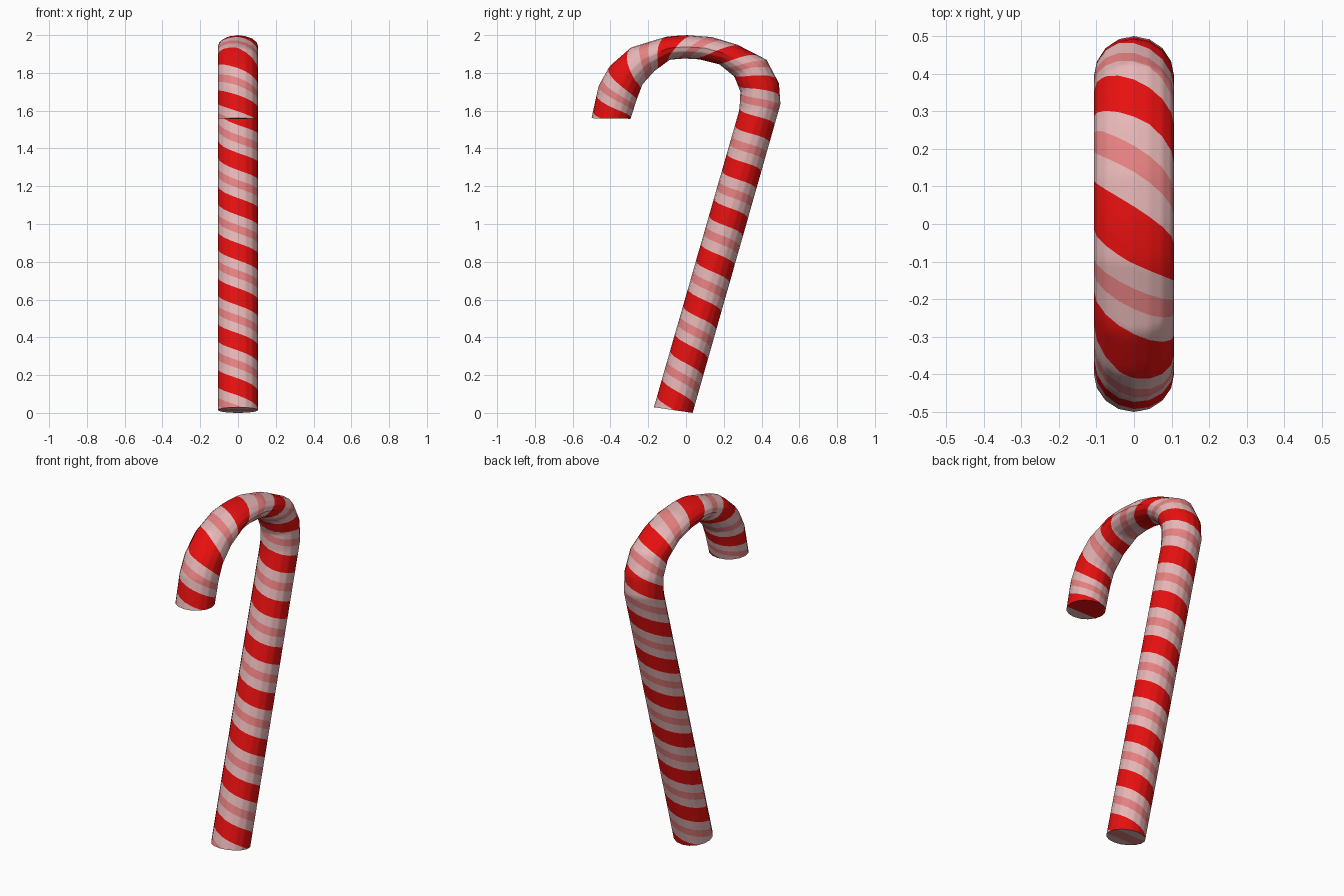
import bpy, bmesh, math

if "Cube" in bpy.data.objects:
    bpy.data.objects.remove(bpy.data.objects["Cube"])

SIDES, SUB, RX = 16, 4, 0.107
# Rings along the cane: outer edge (y, z), inner edge (y, z), stripe turns so far
RINGS = [
    (0.035, 0.0, -0.17, 0.03, -0.45), (0.50, 1.635, 0.283, 1.605, 6.15),
    (0.492, 1.745, 0.288, 1.70, 6.6), (0.426, 1.87, 0.257, 1.78, 7.15),
    (0.27, 1.95, 0.177, 1.845, 7.75), (0.135, 1.99, 0.07, 1.872, 8.1),
    (0.0, 2.0, -0.01, 1.876, 8.42), (-0.10, 1.993, -0.085, 1.87, 8.67),
    (-0.29, 1.935, -0.167, 1.81, 9.3), (-0.405, 1.835, -0.23, 1.74, 9.65),
    (-0.463, 1.73, -0.257, 1.67, 10.1), (-0.50, 1.56, -0.294, 1.557, 10.85),
]
U0, U1 = RINGS[0][4], RINGS[-1][4]
# Stripe bands within one turn: start, end, material (0 red, 1 white, 2 pink)
BANDS = [(-0.19, 0.19, 0), (0.19, 0.41, 1), (0.41, 0.59, 2), (0.59, 0.81, 1)]


def material(name, rgb):
    m = bpy.data.materials.new(name)
    m.diffuse_color = (*rgb, 1)
    m.use_nodes = True
    m.node_tree.nodes["Principled BSDF"].inputs["Base Color"].default_value = m.diffuse_color
    return m


def corner(ring, k):
    oy, oz, iy, iz, _ = ring
    a = 2 * math.pi * k / SIDES
    c = math.cos(a)
    return (RX * math.sin(a), (oy + iy) / 2 + (iy - oy) / 2 * c,
            (oz + iz) / 2 + (iz - oz) / 2 * c)


def mix(a, b, t):
    return tuple(p + (q - p) * t for p, q in zip(a, b))


def surface(u, t):
    """Point on the tube at stripe turn u and angle t (0 to 1 turn from inner side)."""
    u = min(max(u, U0), U1)
    j = next(i for i in range(len(RINGS) - 1) if u <= RINGS[i + 1][4])
    a, b = RINGS[j], RINGS[j + 1]
    f = (u - a[4]) / (b[4] - a[4])
    k = math.floor(t * SIDES + 1e-6)
    g = t * SIDES - k
    return mix(mix(corner(a, k), corner(a, k + 1), g),
               mix(corner(b, k), corner(b, k + 1), g), f)


def band_at(w):
    w = (w + 0.19) % 1 - 0.19
    return next((m for s, e, m in BANDS if s <= w <= e), 1)


bm = bmesh.new()


def add_face(points, mat):
    f = bm.faces.new([bm.verts.new(p) for p in points])
    f.material_index = mat


# Helical strips, clipped at both ends of the tube
N = SIDES * SUB
for turn in range(-1, 13):
    for s, e, mat in BANDS:
        for q in range(4):
            w0 = turn + s + (e - s) * q / 4
            w1 = turn + s + (e - s) * (q + 1) / 4
            for i in range(N):
                t0, t1 = i / N, (i + 1) / N
                if max(w1 - t0, w1 - t1) <= U0 or min(w0 - t0, w0 - t1) >= U1:
                    continue
                add_face([surface(w0 - t0, t0), surface(w0 - t1, t1),
                          surface(w1 - t1, t1), surface(w1 - t0, t0)], mat)

# Flat end caps in parallel strips
for ring, u in ((RINGS[0], U0), (RINGS[-1], U1)):
    for i in range(SIDES // 2):
        pts = [corner(ring, i), corner(ring, i + 1)]
        if i + 1 < SIDES // 2:
            pts.append(corner(ring, SIDES - i - 1))
        if i > 0:
            pts.append(corner(ring, SIDES - i))
        add_face(pts, band_at(u + (i + 0.5) / SIDES) if u == U1 else (2 if i in (3, 4) else 1))

bmesh.ops.remove_doubles(bm, verts=bm.verts, dist=0.0003)
bmesh.ops.dissolve_degenerate(bm, edges=bm.edges, dist=0.0001)
bmesh.ops.recalc_face_normals(bm, faces=bm.faces)

mesh = bpy.data.meshes.new("candy_cane")
bm.to_mesh(mesh)
bm.free()
for name, rgb in (("red", (0.8, 0.005, 0.005)), ("pale_pink_white", (0.8, 0.47, 0.47)),
                  ("pink", (0.8, 0.22, 0.22))):
    mesh.materials.append(material(name, rgb))
cane = bpy.data.objects.new("candy_cane", mesh)
bpy.context.collection.objects.link(cane)
bpy.context.view_layer.objects.active = cane
cane.select_set(True)
bpy.ops.object.shade_smooth_by_angle(angle=math.radians(35))
